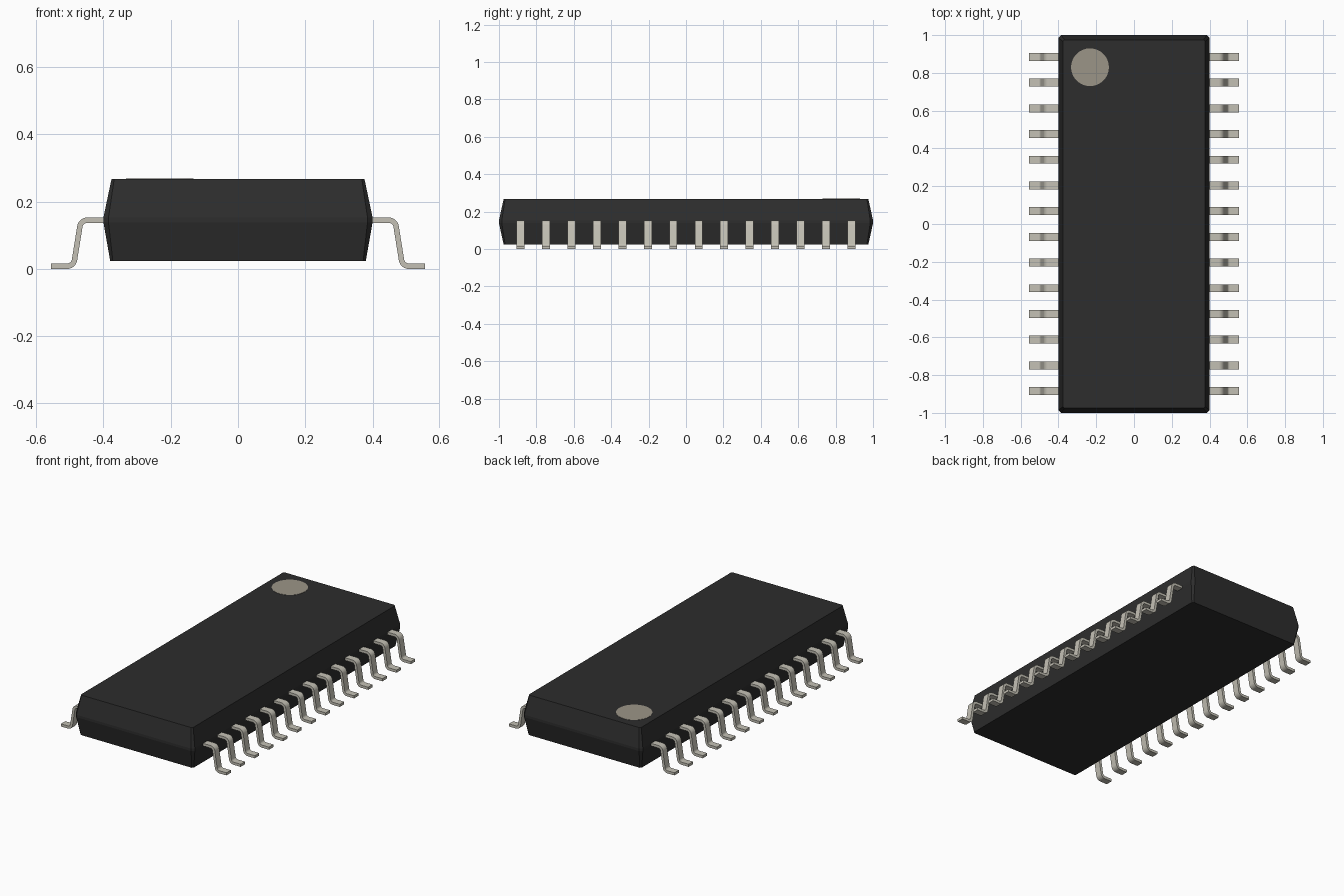
import bpy, bmesh, math
from mathutils import Vector

cube = bpy.data.objects.get("Cube")
if cube:
    bpy.data.objects.remove(cube, do_unlink=True)


def material(name, rgb):
    m = bpy.data.materials.new(name)
    m.use_nodes = True
    m.diffuse_color = (*rgb, 1)
    m.node_tree.nodes["Principled BSDF"].inputs["Base Color"].default_value = (*rgb, 1)
    return m


black = material("black plastic", (0.026, 0.026, 0.026))
tin = material("tinned metal", (0.55, 0.53, 0.46))
grey = material("marker grey", (0.33, 0.30, 0.245))


def loft(name, rings, mat):
    """Closed solid through a list of rings with equal point counts."""
    bm = bmesh.new()
    loops = [[bm.verts.new(p) for p in ring] for ring in rings]
    n = len(loops[0])
    for a, b in zip(loops, loops[1:]):
        for i in range(n):
            j = (i + 1) % n
            bm.faces.new((a[i], a[j], b[j], b[i]))
    bm.faces.new(loops[0][::-1])
    bm.faces.new(loops[-1])
    bmesh.ops.recalc_face_normals(bm, faces=bm.faces)
    mesh = bpy.data.meshes.new(name)
    bm.to_mesh(mesh)
    bm.free()
    mesh.materials.append(mat)
    obj = bpy.data.objects.new(name, mesh)
    bpy.context.collection.objects.link(obj)
    return obj


# Package body: chamfered rectangles, widest at the seam
def outline(x, y, c, z):
    return [(x, -y + c, z), (x, y - c, z), (x - c, y, z), (-x + c, y, z),
            (-x, y - c, z), (-x, -y + c, z), (-x + c, -y, z), (x - c, -y, z)]


loft("package_body", [outline(0.38, 0.975, 0.008, 0.024),
                      outline(0.40, 1.0, 0.015, 0.138),
                      outline(0.40, 1.0, 0.015, 0.153),
                      outline(0.376, 0.975, 0.008, 0.267)], black)

# Pin one marker: thin disc on the top
disc = [(-0.233 + 0.1 * math.cos(t * math.tau / 48),
         0.83 + 0.1 * math.sin(t * math.tau / 48)) for t in range(48)]
loft("pin_one_marker", [[(x, y, z) for x, y in disc] for z in (0.265, 0.2685)], grey)


# Gull-wing lead: centre line with rounded bends, swept with a flat section
def rounded(points, radius, steps=6):
    path = [Vector(points[0])]
    for a, b, c in zip(points, points[1:], points[2:]):
        a, b, c = Vector(a), Vector(b), Vector(c)
        u, v = (a - b).normalized(), (c - b).normalized()
        half = u.angle(v) / 2
        centre = b + (u + v).normalized() * radius / math.sin(half)
        tangent = radius / math.tan(half)
        p, q = b + u * tangent - centre, b + v * tangent - centre
        for i in range(steps + 1):
            path.append(centre + p.lerp(q, i / steps).normalized() * radius)
    return path + [Vector(points[-1])]


path = rounded([(0.37, 0.145), (0.467, 0.145), (0.489, 0.008), (0.556, 0.008)], 0.022)
half_thick, half_width = 0.008, 0.021
rings = []
for i, p in enumerate(path):
    d = (path[min(i + 1, len(path) - 1)] - path[max(i - 1, 0)]).normalized()
    n = Vector((-d.y, d.x)) * half_thick
    hi, lo = p + n, p - n
    rings.append([(hi.x, -half_width, hi.y), (hi.x, half_width, hi.y),
                  (lo.x, half_width, lo.y), (lo.x, -half_width, lo.y)])

lead = loft("lead_left_01", rings, tin)
bpy.ops.object.select_all(action='DESELECT')
lead.select_set(True)
bpy.context.view_layer.objects.active = lead
bpy.ops.object.shade_smooth_by_angle(angle=math.radians(35))

# Fourteen leads along each side, sharing one mesh
COUNT, PITCH = 14, 0.136
for side, turn in (("left", 0), ("right", math.pi)):
    for i in range(COUNT):
        first = side == "left" and i == 0
        obj = lead if first else bpy.data.objects.new(f"lead_{side}_{i + 1:02d}", lead.data)
        if not first:
            bpy.context.collection.objects.link(obj)
        obj.location.y = (i - (COUNT - 1) / 2) * PITCH
        obj.rotation_euler.z = turn
